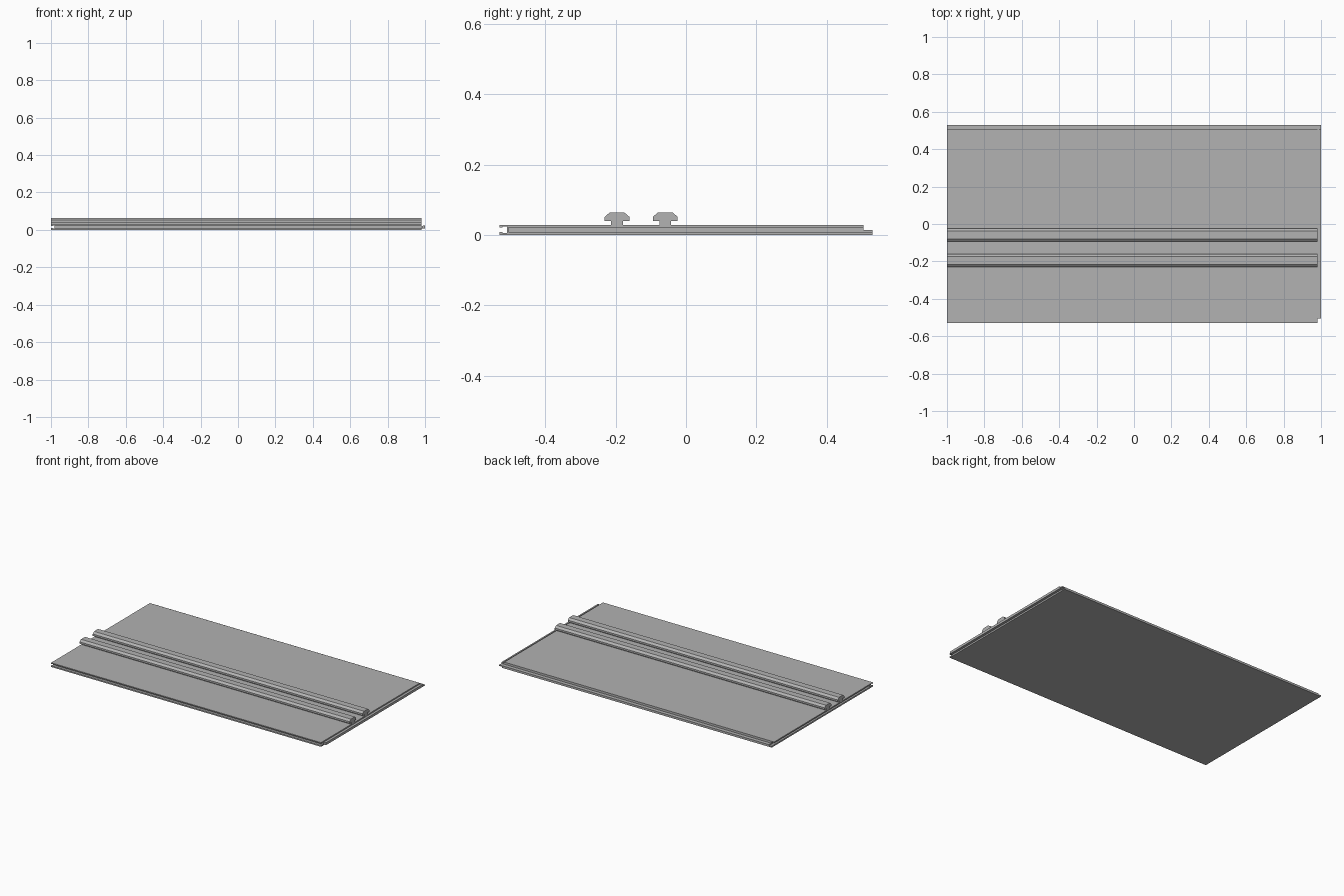
import bpy, bmesh
from mathutils import Vector

cube = bpy.data.objects.get("Cube")
if cube:
    bpy.data.objects.remove(cube, do_unlink=True)

GREY = (0.445, 0.445, 0.445, 1)
grey = bpy.data.materials.new("plain_grey")
grey.use_nodes = True
grey.diffuse_color = GREY
grey.node_tree.nodes["Principled BSDF"].inputs["Base Color"].default_value = GREY


def extrude(name, profile, axis, start, end):
    """Extrude a closed profile of (across, z) points along x or y."""
    def place(a, z, t):
        return (t, a, z) if axis == "x" else (a, t, z)
    bm = bmesh.new()
    face = bm.faces.new([bm.verts.new(place(a, z, start)) for a, z in profile])
    step = Vector(place(0, 0, end - start))
    new = bmesh.ops.extrude_face_region(bm, geom=[face])["geom"]
    bmesh.ops.translate(bm, vec=step, verts=[v for v in new if isinstance(v, bmesh.types.BMVert)])
    bmesh.ops.recalc_face_normals(bm, faces=bm.faces)
    mesh = bpy.data.meshes.new(name)
    bm.to_mesh(mesh)
    bm.free()
    mesh.materials.append(grey)
    obj = bpy.data.objects.new(name, mesh)
    bpy.context.collection.objects.link(obj)
    return obj


LEFT, RIGHT = -1.0, 0.98
FRONT, BACK, STEP = -0.53, 0.53, 0.505
TOP, LIP = 0.028, 0.014

# Board with a hooked groove in the front edge and a stepped lip at the back
board = extrude("board", [
    (FRONT, 0), (BACK, 0), (BACK, LIP), (STEP, LIP), (STEP, TOP), (FRONT, TOP),
    (FRONT, 0.021), (-0.522, 0.021), (-0.522, 0.024), (-0.508, 0.024),
    (-0.508, 0.006), (-0.522, 0.006), (-0.522, 0.009), (FRONT, 0.009)],
    "x", LEFT, RIGHT)

# Tongue section: narrow neck and wider bead
tongue = [(-0.005, 0.010), (0.01, 0.010), (0.01, 0.007), (0.02, 0.007),
          (0.02, 0.023), (0.01, 0.023), (0.01, 0.020), (-0.005, 0.020)]

# Matching groove in the end edge
cutter = extrude("groove_cutter", [(LEFT + a, z) for a, z in tongue], "y", -0.6, 0.6)
cutter.hide_render = True
cut = board.modifiers.new("end_groove", "BOOLEAN")
cut.operation = "DIFFERENCE"
cut.solver = "EXACT"
cut.object = cutter
bpy.context.view_layer.objects.active = board
bpy.ops.object.modifier_apply(modifier=cut.name)
bpy.data.objects.remove(cutter, do_unlink=True)

# Tongue on the opposite end, lower where it meets the back lip
extrude("end_tongue", [(RIGHT + a, z) for a, z in tongue], "y", -0.505, STEP)
extrude("tongue_corner", [(RIGHT, 0.007), (1, 0.007), (1, LIP), (RIGHT, LIP)], "y", STEP, BACK)

# Two mushroom-section rails
half = [(0.017, TOP - 0.002), (0.017, 0.040), (0.035, 0.040), (0.035, 0.052), (0.021, 0.064)]
section = half + [(-a, z) for a, z in reversed(half)]
for name, y in (("front_rail", -0.196), ("back_rail", -0.059)):
    extrude(name, [(y + a, z) for a, z in section], "x", LEFT, RIGHT)
